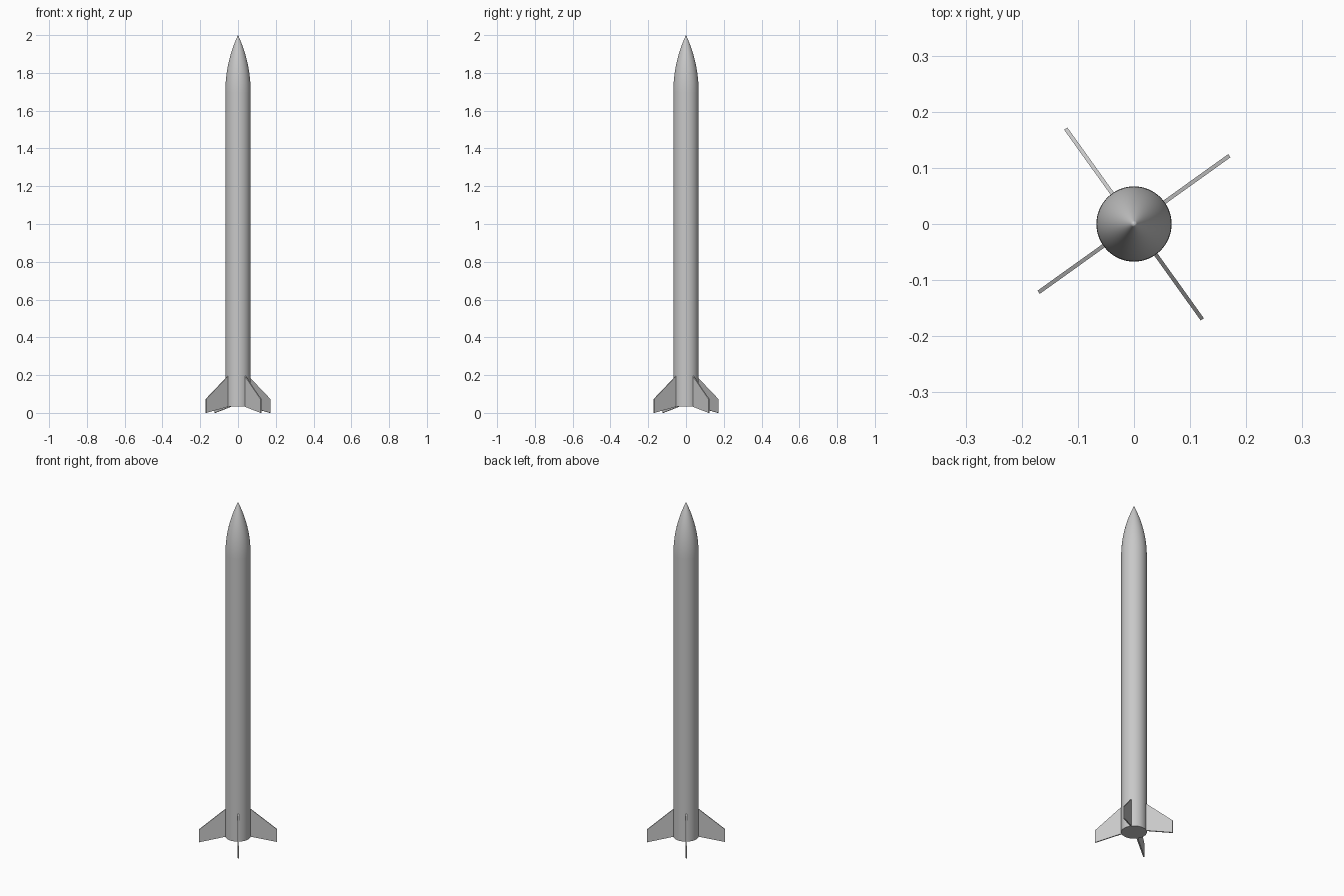
import bpy
import bmesh
import math

if "Cube" in bpy.data.objects:
    bpy.data.objects.remove(bpy.data.objects["Cube"])

RADIUS = 0.067      # body tube radius
BASE_Z = 0.033      # bottom of the tube
NOSE_Z = 1.7        # joint between tube and nose
TOP_Z = 2.0
SEGMENTS = 64

grey = bpy.data.materials.new("light_grey")
grey.use_nodes = True
colour = (0.58, 0.58, 0.58, 1)
grey.diffuse_color = colour
grey.node_tree.nodes["Principled BSDF"].inputs["Base Color"].default_value = colour


def make_object(name, bm, smooth=False):
    """Turn a bmesh into a grey object, optionally smooth shaded."""
    bmesh.ops.recalc_face_normals(bm, faces=bm.faces)
    mesh = bpy.data.meshes.new(name)
    bm.to_mesh(mesh)
    bm.free()
    mesh.materials.append(grey)
    obj = bpy.data.objects.new(name, mesh)
    bpy.context.collection.objects.link(obj)
    if smooth:
        bpy.ops.object.select_all(action="DESELECT")
        obj.select_set(True)
        bpy.context.view_layer.objects.active = obj
        bpy.ops.object.shade_smooth_by_angle(angle=math.radians(35))
    return obj


def lathe(name, profile):
    """Spin a (radius, height) profile around the z axis."""
    bm = bmesh.new()
    verts = [bm.verts.new((r, 0, z)) for r, z in profile]
    edges = [bm.edges.new(pair) for pair in zip(verts, verts[1:])]
    bmesh.ops.spin(bm, geom=verts + edges, cent=(0, 0, 0), axis=(0, 0, 1),
                   angle=math.tau, steps=SEGMENTS)
    bmesh.ops.remove_doubles(bm, verts=bm.verts, dist=1e-5)
    return make_object(name, bm, smooth=True)


# Body tube with a flat closed bottom
lathe("body_tube", [(0, BASE_Z), (RADIUS, BASE_Z), (RADIUS, NOSE_Z)])

# Nose cone: a tangent ogive
length = TOP_Z - NOSE_Z
rho = (RADIUS ** 2 + length ** 2) / (2 * RADIUS)
steps = 24
ogive = []
for i in range(steps):
    h = length * i / steps
    ogive.append((math.sqrt(rho ** 2 - h ** 2) + RADIUS - rho, NOSE_Z + h))
lathe("nose_cone", ogive + [(0, TOP_Z)])

# Four thin swept fins around the tail
FIN_OUTLINE = [(0.06, 0.2), (0.209, 0.073), (0.209, 0), (0.06, 0.034)]
FIN_THICKNESS = 0.007
for i in range(4):
    angle = math.radians(35.6 + 90 * i)
    bm = bmesh.new()
    face = bm.faces.new([bm.verts.new((r, -FIN_THICKNESS / 2, z)) for r, z in FIN_OUTLINE])
    side = bmesh.ops.extrude_face_region(bm, geom=[face])
    moved = [v for v in side["geom"] if isinstance(v, bmesh.types.BMVert)]
    bmesh.ops.translate(bm, verts=moved, vec=(0, FIN_THICKNESS, 0))
    fin = make_object(f"fin_{i + 1}", bm)
    fin.rotation_euler.z = angle
